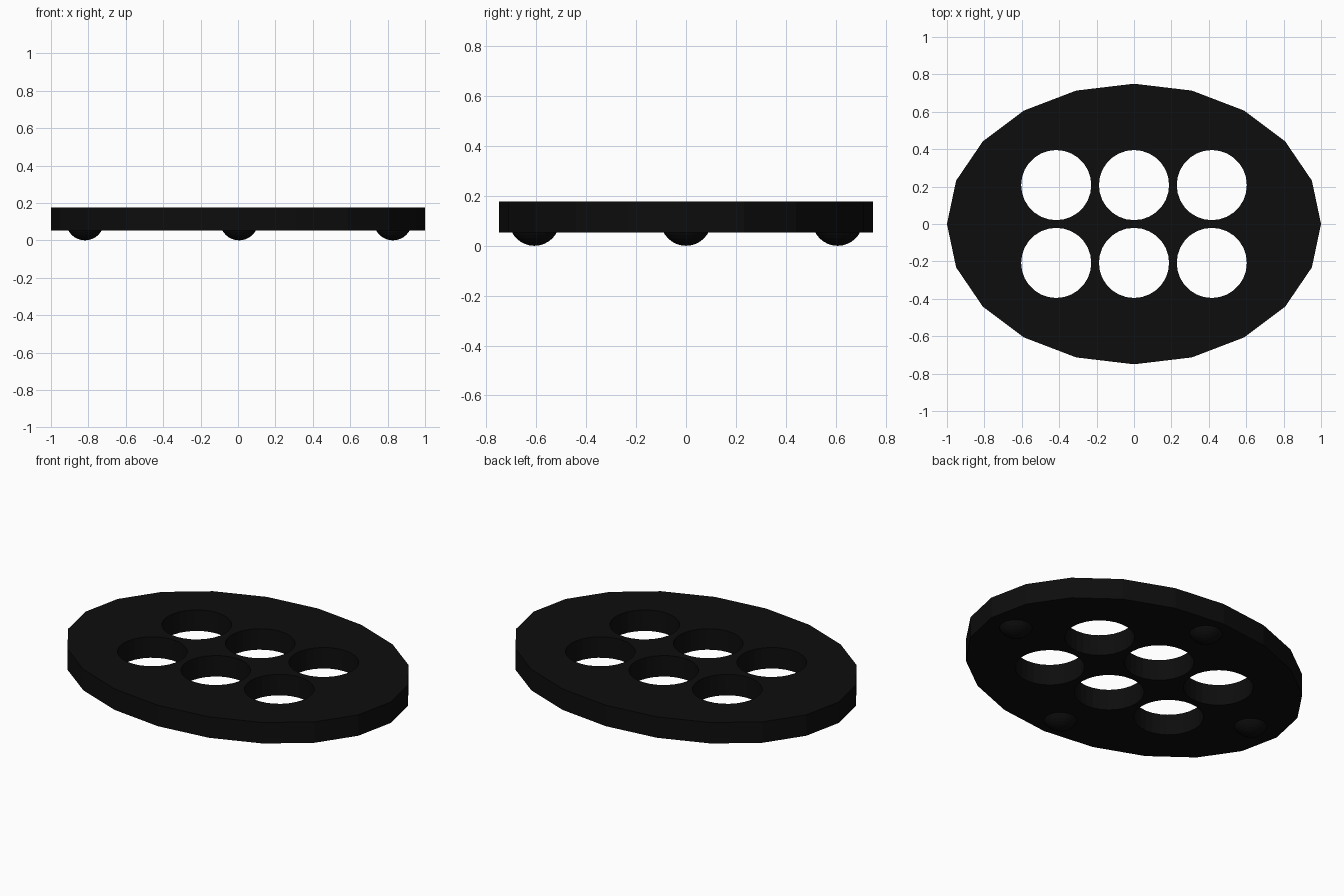
import bpy, bmesh, math
from mathutils import Vector

if "Cube" in bpy.data.objects:
    bpy.data.objects.remove(bpy.data.objects["Cube"])

black = bpy.data.materials.new("near_black")
black.diffuse_color = (0.004, 0.004, 0.004, 1)
black.use_nodes = True
black.node_tree.nodes["Principled BSDF"].inputs["Base Color"].default_value = black.diffuse_color

Z0, Z1 = 0.053, 0.177


def finish(bm, name):
    bmesh.ops.recalc_face_normals(bm, faces=bm.faces[:])
    me = bpy.data.meshes.new(name)
    bm.to_mesh(me)
    bm.free()
    me.materials.append(black)
    ob = bpy.data.objects.new(name, me)
    bpy.context.collection.objects.link(ob)
    return ob


def loop(bm, cx, cy, rx, ry, n):
    vs = [bm.verts.new((cx + rx * math.cos(2 * math.pi * i / n),
                        cy + ry * math.sin(2 * math.pi * i / n), Z0)) for i in range(n)]
    return [bm.edges.new((vs[i], vs[(i + 1) % n])) for i in range(n)]


# oval tray plate with six round through-holes
bm = bmesh.new()
edges = loop(bm, 0, 0, 1, 0.75, 20)
for x in (-0.416, 0, 0.416):
    for y in (-0.208, 0.208):
        edges += loop(bm, x, y, 0.1875, 0.1875, 28)
bmesh.ops.triangle_fill(bm, use_beauty=True, use_dissolve=False,
                        edges=edges, normal=Vector((0, 0, 1)))
ext = bmesh.ops.extrude_face_region(bm, geom=bm.faces[:], use_keep_orig=True)
top = [g for g in ext["geom"] if isinstance(g, bmesh.types.BMVert)]
bmesh.ops.translate(bm, verts=top, vec=(0, 0, Z1 - Z0))
finish(bm, "tray_plate")

# four rounded feet: the lower caps of spheres, tucked slightly into the plate
R = 0.102
for i, (x, y) in enumerate([(-0.818, 0), (0.828, 0), (0.006, 0.608), (0.006, -0.608)]):
    bm = bmesh.new()
    bmesh.ops.create_uvsphere(bm, u_segments=24, v_segments=16, radius=R)
    bmesh.ops.translate(bm, verts=bm.verts[:], vec=(x, y, R))
    cut = bmesh.ops.bisect_plane(bm, geom=bm.verts[:] + bm.edges[:] + bm.faces[:],
                                 plane_co=(0, 0, Z0 + 0.004), plane_no=(0, 0, 1),
                                 clear_outer=True)
    rim = [g for g in cut["geom_cut"] if isinstance(g, bmesh.types.BMEdge)]
    bmesh.ops.contextual_create(bm, geom=rim)
    finish(bm, f"foot_{i + 1}")
